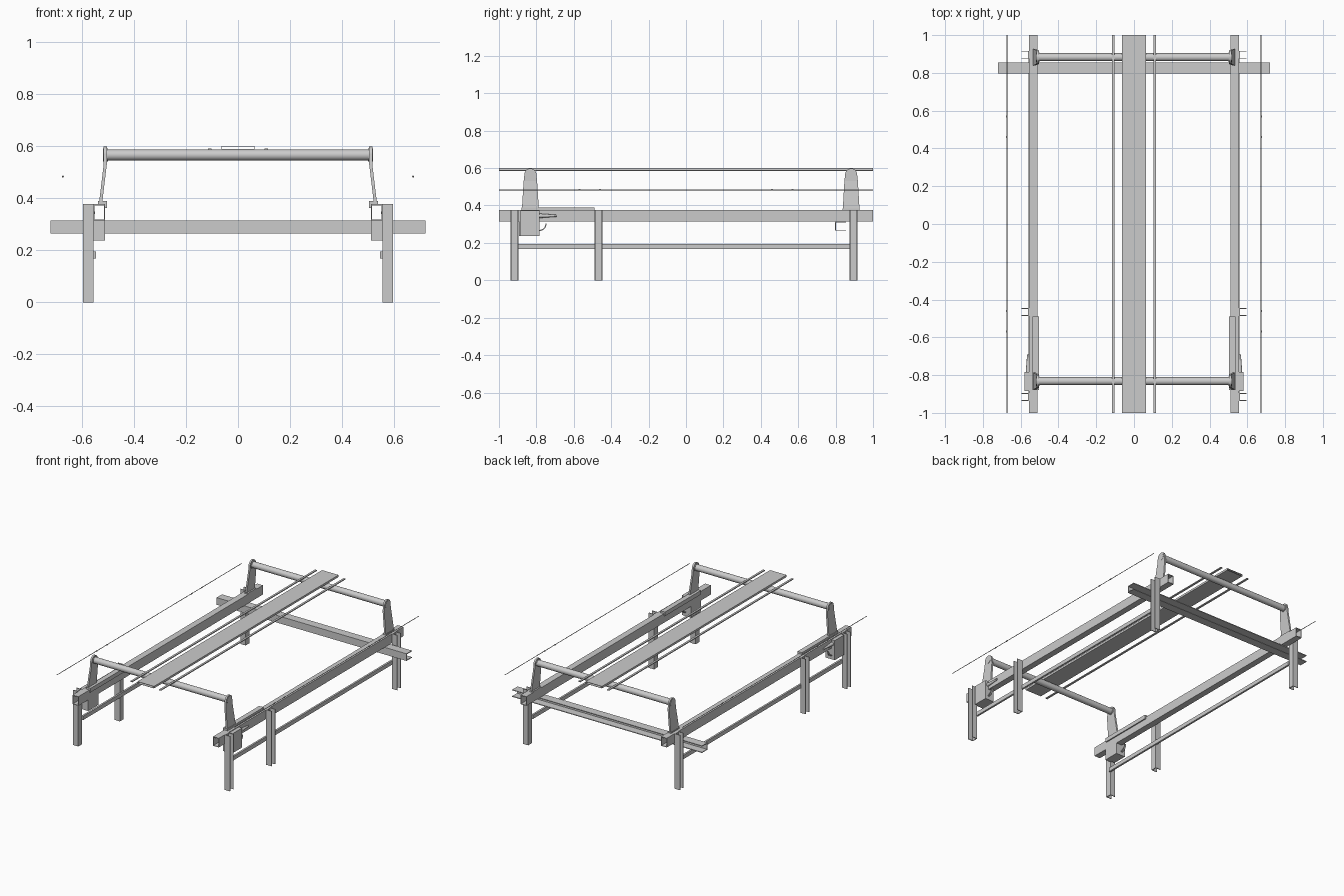
import bpy, bmesh, math
from mathutils import Vector

if "Cube" in bpy.data.objects:
    bpy.data.objects.remove(bpy.data.objects["Cube"])


def finish(name, bm, smooth=False):
    bmesh.ops.recalc_face_normals(bm, faces=bm.faces)
    me = bpy.data.meshes.new(name)
    bm.to_mesh(me)
    bm.free()
    ob = bpy.data.objects.new(name, me)
    bpy.context.collection.objects.link(ob)
    if smooth:
        for p in me.polygons:
            p.use_smooth = len(p.vertices) == 4
    return ob


def sweep(name, profile, to3d, a, b, caps=True):
    """Extrude a closed 2D profile; to3d(u, v, t) maps it into space."""
    bm = bmesh.new()
    r0 = [bm.verts.new(to3d(u, v, a)) for u, v in profile]
    r1 = [bm.verts.new(to3d(u, v, b)) for u, v in profile]
    n = len(profile)
    for i in range(n):
        bm.faces.new((r0[i], r0[(i + 1) % n], r1[(i + 1) % n], r1[i]))
    if caps:
        bm.faces.new(r0)
        bm.faces.new(r1)
    return finish(name, bm)


def box(name, x0, x1, y0, y1, z0, z1):
    rect = [(x0, y0), (x1, y0), (x1, y1), (x0, y1)]
    return sweep(name, rect, lambda u, v, t: (u, v, t), z0, z1)


def rod(name, p0, p1, r, sides=32, r2=None):
    p0, p1 = Vector(p0), Vector(p1)
    d = p1 - p0
    bm = bmesh.new()
    bmesh.ops.create_cone(bm, cap_ends=True, segments=sides, radius1=r,
                          radius2=r if r2 is None else r2, depth=d.length)
    bm.transform(d.to_track_quat('Z', 'Y').to_matrix().to_4x4())
    bmesh.ops.translate(bm, verts=bm.verts, vec=(p0 + p1) / 2)
    return finish(name, bm, True)


def channel(u0, u1, v0, v1, t):
    """C section with its open side at u1."""
    return [(u0, v0), (u1, v0), (u1, v0 + t), (u0 + t, v0 + t),
            (u0 + t, v1 - t), (u1, v1 - t), (u1, v1), (u0, v1)]


def tube(name, x0, x1, z0, z1, y0, y1, t):
    """Rectangular hollow section along y, open at its ends."""
    bm = bmesh.new()
    rings = []
    for y in (y0, y1):
        for o in (0, t):
            rings.append([bm.verts.new(c) for c in (
                (x0 + o, y, z0 + o), (x1 - o, y, z0 + o),
                (x1 - o, y, z1 - o), (x0 + o, y, z1 - o))])
    for a, b in ((0, 2), (1, 3), (0, 1), (2, 3)):
        for i in range(4):
            j = (i + 1) % 4
            bm.faces.new((rings[a][i], rings[a][j], rings[b][j], rings[b][i]))
    return finish(name, bm)


def roller_bracket(name, s, yc, zbase):
    """Tapered plate with a round head, leaning inward below the head."""
    zc, r = 0.566, 0.032
    head = [(yc + r * math.cos(a), zc + r * math.sin(a))
            for a in (math.pi * i / 16 for i in range(17))]
    out = head + [(yc - 0.037, 0.52), (yc - 0.045, zbase),
                  (yc + 0.045, zbase), (yc + 0.037, 0.52)]

    def place(y, z, t):
        lean = 0.018 * max(0, (0.53 - z) / 0.15) if z < 0.53 else 0
        return (s * (t + lean), y, z)
    # upper and lower halves share the bend line
    upper = [p for p in out if p[1] > 0.53] + [(yc - 0.036, 0.53), (yc + 0.036, 0.53)]
    lower = [(yc - 0.036, 0.53), (yc - 0.045, zbase),
             (yc + 0.045, zbase), (yc + 0.036, 0.53)]
    sweep(name + "_head", upper, place, 0.504, 0.516)
    sweep(name + "_stem", lower, place, 0.504, 0.516)


FRONT_Y, REAR_Y = -0.832, 0.883

for s, side in ((-1, "left"), (1, "right")):
    # long side rail and thin lower rail
    xs = sorted((s * 0.511, s * 0.555))
    tube(side + "_side_rail", xs[0], xs[1], 0.314, 0.377, -1, 1, 0.004)
    box(side + "_lower_rail", s * 0.546, s * 0.559, -0.9, 0.88, 0.168, 0.195)

    # channel legs, open side outward
    for y, n in ((-0.917, "front"), (-0.467, "middle"), (0.896, "rear")):
        sweep(f"{side}_{n}_leg", channel(0.555, 0.595, y - 0.021, y + 0.021, 0.005),
              lambda u, v, t, s=s: (s * u, v, t), 0, 0.377)

    # roller supports
    roller_bracket(side + "_front_roller_bracket", s, FRONT_Y, 0.385)
    roller_bracket(side + "_rear_roller_bracket", s, REAR_Y, 0.375)
    box(side + "_rear_bracket_foot", s * 0.511, s * 0.536, REAR_Y - 0.045,
        REAR_Y + 0.045, 0.375, 0.383)
    for y, n in ((FRONT_Y, "front"), (REAR_Y, "rear")):
        rod(f"{side}_{n}_roller_cap", (s * 0.5, y, 0.566), (s * 0.518, y, 0.566), 0.025)

    # sliding tension carriage on the front of the rail
    box(side + "_slide_plate", s * 0.503, s * 0.537, -0.88, -0.49, 0.377, 0.39)
    box(side + "_slide_lip", s * 0.503, s * 0.511, -0.88, -0.49, 0.362, 0.377)
    box(side + "_carriage_block", s * 0.511, s * 0.558, -0.893, -0.783, 0.238, 0.314)
    box(side + "_carriage_cheek", s * 0.555, s * 0.58, -0.885, -0.783, 0.238, 0.372)
    rod(side + "_tension_screw", (s * 0.561, -0.785, 0.345),
        (s * 0.561, -0.69, 0.345), 0.012, 12, 0.005)
    hook = [(-0.785 + 0.04 * math.cos(a), 0.305 + 0.042 * math.sin(a))
            for a in (-math.pi / 2 + math.pi / 16 * i for i in range(9))]
    hook += [(-0.785 + 0.034 * math.cos(a), 0.305 + 0.036 * math.sin(a))
             for a in (-math.pi / 16 * i for i in range(9))]
    sweep(side + "_hook", hook, lambda u, v, t, s=s: (s * t, u, v), 0.548, 0.56)

    # outer guide wire with small beads
    rod(side + "_guide_wire", (s * 0.673, -1, 0.483), (s * 0.673, 1, 0.483), 0.002, 8)
    for y in (-0.57, -0.46, 0.46, 0.57):
        rod(side + "_wire_bead", (s * 0.673, y - 0.005, 0.483),
            (s * 0.673, y + 0.005, 0.483), 0.004, 10)

    # narrow strips beside the deck, lying on the rollers
    box(side + "_deck_strip", s * 0.102, s * 0.116, -1, 1, 0.585, 0.591)

# rollers
for y, n in ((FRONT_Y, "front"), (REAR_Y, "rear")):
    rod(n + "_roller", (-0.508, y, 0.566), (0.508, y, 0.566), 0.021)

# rear cross beam, channel open to the back
sweep("rear_cross_beam", channel(0.797, 0.855, 0.265, 0.314, 0.005),
      lambda u, v, t: (t, u, v), -0.72, 0.72)

# hollow deck in three lengths
cuts = (-1, -0.332, 0.338, 1)
for i in range(3):
    tube(f"deck_section_{i + 1}", -0.0625, 0.0625, 0.587, 0.601,
         cuts[i], cuts[i + 1], 0.0015)
